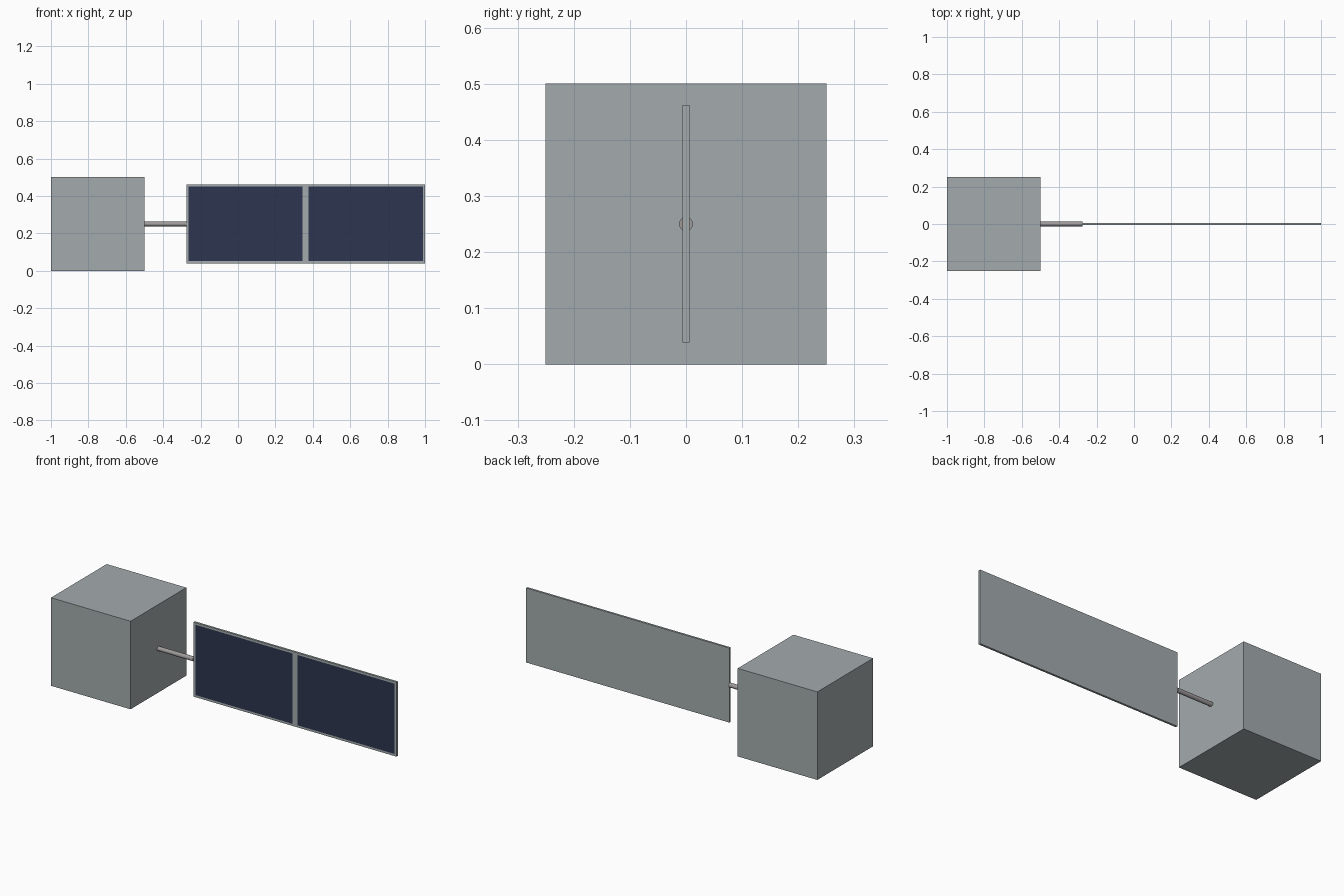
import bpy, bmesh
from math import pi
from mathutils import Matrix, Vector

default = bpy.data.objects.get("Cube")
if default:
    bpy.data.objects.remove(default, do_unlink=True)


def material(name, color):
    m = bpy.data.materials.new(name)
    m.use_nodes = True
    m.diffuse_color = (*color, 1)
    m.node_tree.nodes["Principled BSDF"].inputs["Base Color"].default_value = (*color, 1)
    return m


def finish(name, bm, *mats):
    mesh = bpy.data.meshes.new(name)
    bm.to_mesh(mesh)
    bm.free()
    for m in mats:
        mesh.materials.append(m)
    obj = bpy.data.objects.new(name, mesh)
    bpy.context.collection.objects.link(obj)
    return obj


def box(lo, hi):
    lo, hi = Vector(lo), Vector(hi)
    bm = bmesh.new()
    bmesh.ops.create_cube(bm, size=1)
    bmesh.ops.scale(bm, vec=hi - lo, verts=bm.verts)
    bmesh.ops.translate(bm, vec=(lo + hi) / 2, verts=bm.verts)
    return bm


metal = material("light grey metal", (0.37, 0.41, 0.42))
steel = material("boom grey", (0.35, 0.33, 0.33))
cell = material("dark blue cell", (0.026, 0.035, 0.08))

# Cubic body
finish("body", box((-1, -0.25, 0), (-0.5, 0.25, 0.5)), metal)

# Round boom between the body and the panel
bm = bmesh.new()
bmesh.ops.create_cone(bm, cap_ends=True, segments=12, radius1=0.0125, radius2=0.0125,
                      depth=0.225,
                      matrix=Matrix.Translation((-0.3885, 0, 0.25)) @ Matrix.Rotation(pi / 2, 4, "Y"))
finish("boom", bm, steel)

# Panel: front face cut into a frame and two cell fields
bm = box((-0.276, -0.006, 0.039), (1, 0.006, 0.462))
fields = [(-0.264, 0.346), (0.378, 0.988)]
z_low, z_high = 0.051, 0.450
cuts = [((x, 0, 0), (1, 0, 0)) for pair in fields for x in pair]
cuts += [((0, 0, z), (0, 0, 1)) for z in (z_low, z_high)]
for point, normal in cuts:
    front = [f for f in bm.faces if f.normal.y < -0.9]
    edges = {e for f in front for e in f.edges}
    verts = {v for f in front for v in f.verts}
    bmesh.ops.bisect_plane(bm, geom=front + list(edges) + list(verts),
                           plane_co=point, plane_no=normal)
    bm.normal_update()
for f in bm.faces:
    c = f.calc_center_median()
    if f.normal.y < -0.9 and z_low < c.z < z_high and any(a < c.x < b for a, b in fields):
        f.material_index = 1
finish("solar_panel", bm, metal, cell)
